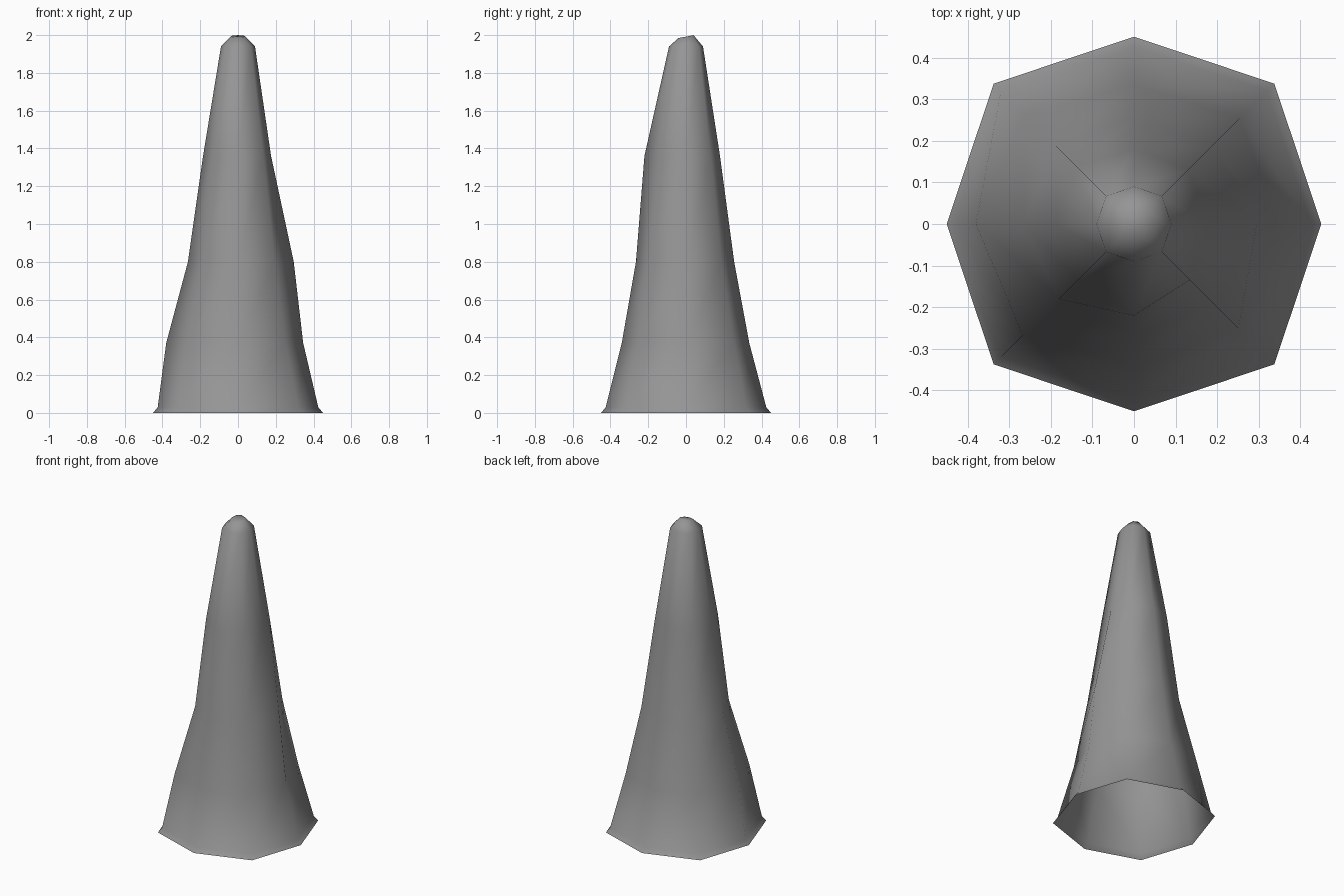
import bpy
import bmesh
from math import cos, sin, pi

cube = bpy.data.objects.get("Cube")
if cube:
    bpy.data.objects.remove(cube)

SIDES = 8


def even(cardinal, diagonal):
    return [cardinal, diagonal] * (SIDES // 2)


# Height, then radii counter-clockwise from +x, for the uneven rock rings
rings = [
    (0.0, even(0.45, 0.477)),
    (0.03, even(0.425, 0.452)),
    (0.37, [0.345, 0.36, 0.335, 0.37, 0.38, 0.378, 0.34, 0.355]),
    (0.8, [0.295, 0.265, 0.255, 0.265, 0.265, 0.255, 0.265, 0.275]),
    (1.36, [0.175, 0.185, 0.18, 0.194, 0.185, 0.19, 0.22, 0.19]),
    (1.94, even(0.09, 0.095)),
    (1.992, even(0.04, 0.042)),
]

# Tapered shell, open underneath
bm = bmesh.new()
loops = []
for z, radii in rings:
    tilt = 0.19 if z > 1.95 else 0.0  # the tip leans up towards the back
    loop = []
    for i, r in enumerate(radii):
        a = 2 * pi * i / SIDES
        loop.append(bm.verts.new((r * cos(a), r * sin(a), z + tilt * r * sin(a))))
    loops.append(loop)

for low, high in zip(loops, loops[1:]):
    for i in range(SIDES):
        j = (i + 1) % SIDES
        bm.faces.new((low[i], low[j], high[j], high[i]))
bm.faces.new(loops[-1])

for face in bm.faces:
    face.smooth = True

mesh = bpy.data.meshes.new("stone_spike")
bm.to_mesh(mesh)
bm.free()
spike = bpy.data.objects.new("stone_spike", mesh)
bpy.context.collection.objects.link(spike)

# Plain grey stone
grey = (0.3, 0.3, 0.3, 1.0)
stone = bpy.data.materials.new("grey_stone")
stone.use_nodes = True
stone.diffuse_color = grey
stone.node_tree.nodes["Principled BSDF"].inputs["Base Color"].default_value = grey
mesh.materials.append(stone)
